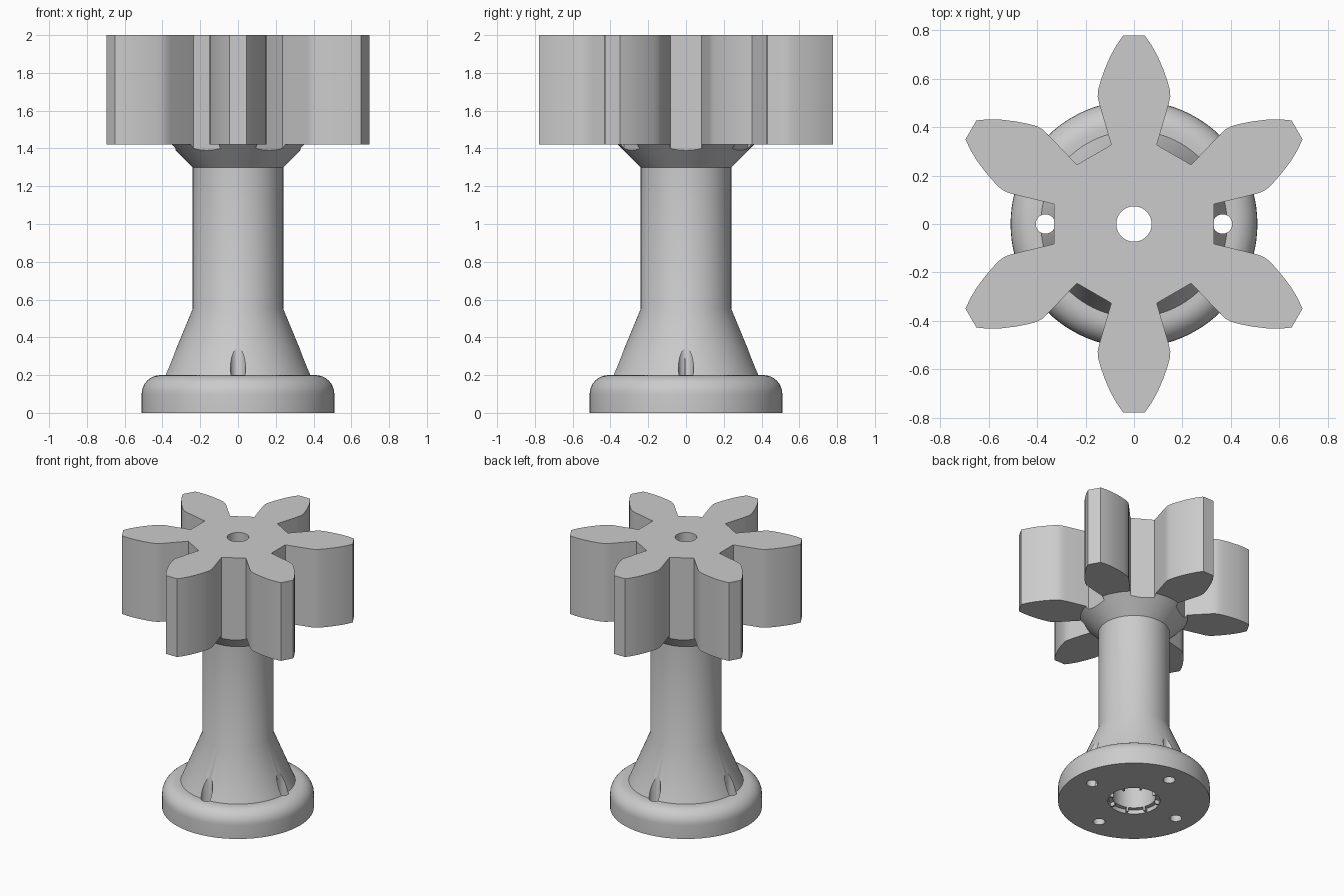
import bpy, bmesh
from math import sin, cos, pi, radians
from mathutils import Matrix

cube = bpy.data.objects.get("Cube")
if cube:
    bpy.data.objects.remove(cube, do_unlink=True)

grey = bpy.data.materials.new("light grey plastic")
grey.use_nodes = True
colour = (0.6, 0.6, 0.6, 1)
grey.diffuse_color = colour
grey.node_tree.nodes["Principled BSDF"].inputs["Base Color"].default_value = colour

SIDES = 96


def finish(name, bm):
    bmesh.ops.recalc_face_normals(bm, faces=bm.faces)
    mesh = bpy.data.meshes.new(name)
    bm.to_mesh(mesh)
    bm.free()
    mesh.materials.append(grey)
    ob = bpy.data.objects.new(name, mesh)
    bpy.context.collection.objects.link(ob)
    return ob


def lathe(name, profile):
    """Spin a closed (radius, height) outline around z."""
    bm = bmesh.new()
    rings = []
    for i in range(SIDES):
        a = 2 * pi * i / SIDES
        rings.append([bm.verts.new((r * cos(a), r * sin(a), z)) for r, z in profile])
    n = len(profile)
    for i in range(SIDES):
        p, q = rings[i], rings[(i + 1) % SIDES]
        for k in range(n):
            m = (k + 1) % n
            bm.faces.new((p[k], q[k], q[m], p[m]))
    return finish(name, bm)


def prism(name, outline, low, high):
    bm = bmesh.new()
    face = bm.faces.new([bm.verts.new((x, y, low)) for x, y in outline])
    top = bmesh.ops.extrude_face_region(bm, geom=[face])["geom"]
    bmesh.ops.translate(bm, vec=(0, 0, high - low),
                        verts=[v for v in top if isinstance(v, bmesh.types.BMVert)])
    return finish(name, bm)


def circle(radius, cx=0, cy=0, sides=48):
    return [(cx + radius * cos(2 * pi * i / sides), cy + radius * sin(2 * pi * i / sides))
            for i in range(sides)]


def activate(ob):
    bpy.ops.object.select_all(action="DESELECT")
    ob.select_set(True)
    bpy.context.view_layer.objects.active = ob


def combine(ob, tool, operation):
    mod = ob.modifiers.new("cut", "BOOLEAN")
    mod.operation = operation
    mod.solver = "EXACT"
    mod.object = tool
    activate(ob)
    bpy.ops.object.modifier_apply(modifier=mod.name)
    bpy.data.objects.remove(tool, do_unlink=True)


def smooth(ob):
    activate(ob)
    bpy.ops.object.shade_smooth_by_angle(angle=radians(25))


# Gear outline: half a tooth, mirrored, then repeated six times
half = [(0.045, 0.778), (0.072, 0.74), (0.098, 0.693), (0.122, 0.637),
        (0.14, 0.585), (0.149, 0.55), (0.15, 0.525), (0.143, 0.494), (0.094, 0.327)]
tooth = [(-x, y) for x, y in reversed(half)] + half
gear_outline = []
for i in range(6):
    a = -i * pi / 3
    gear_outline += [(x * cos(a) - y * sin(a), x * sin(a) + y * cos(a)) for x, y in tooth]

gear = prism("gear", gear_outline, 1.42, 2.0)
combine(gear, prism("shaft_cutter", circle(0.073), 1.3, 2.1), "DIFFERENCE")
smooth(gear)

# Flared collar, trimmed to the gear outline
collar = lathe("flared_collar", [(0.073, 1.3), (0.24, 1.3), (0.36, 1.42), (0.073, 1.42)])
combine(collar, prism("collar_trim", gear_outline, 1.2, 1.6), "INTERSECT")
smooth(collar)

# Hollow column with cone and round-edged foot
rim = [(0.41 + 0.1 * cos(t * pi / 16), 0.1 + 0.1 * sin(t * pi / 16)) for t in range(9)]
column = lathe("column_and_foot",
               [(0.175, 0), (0.51, 0)] + rim +
               [(0.385, 0.2), (0.24, 0.55), (0.24, 1.3), (0.145, 1.3),
                (0.145, 0.03), (0.175, 0.03)])

# Four screw holes that also groove the cone
for i in range(4):
    a = i * pi / 2
    hole = circle(0.04, 0.366 * cos(a), 0.366 * sin(a), 32)
    combine(column, prism("screw_cutter", hole, -0.1, 0.6), "DIFFERENCE")
smooth(column)

# Small ribs around the recess under the foot
bm = bmesh.new()
for i in range(8):
    place = (Matrix.Rotation((i + 0.5) * pi / 4, 4, "Z") @ Matrix.Translation((0.161, 0, 0.016))
             @ Matrix.Diagonal((0.032, 0.012, 0.03, 1)))
    bmesh.ops.create_cube(bm, size=1, matrix=place)
finish("recess_ribs", bm)
